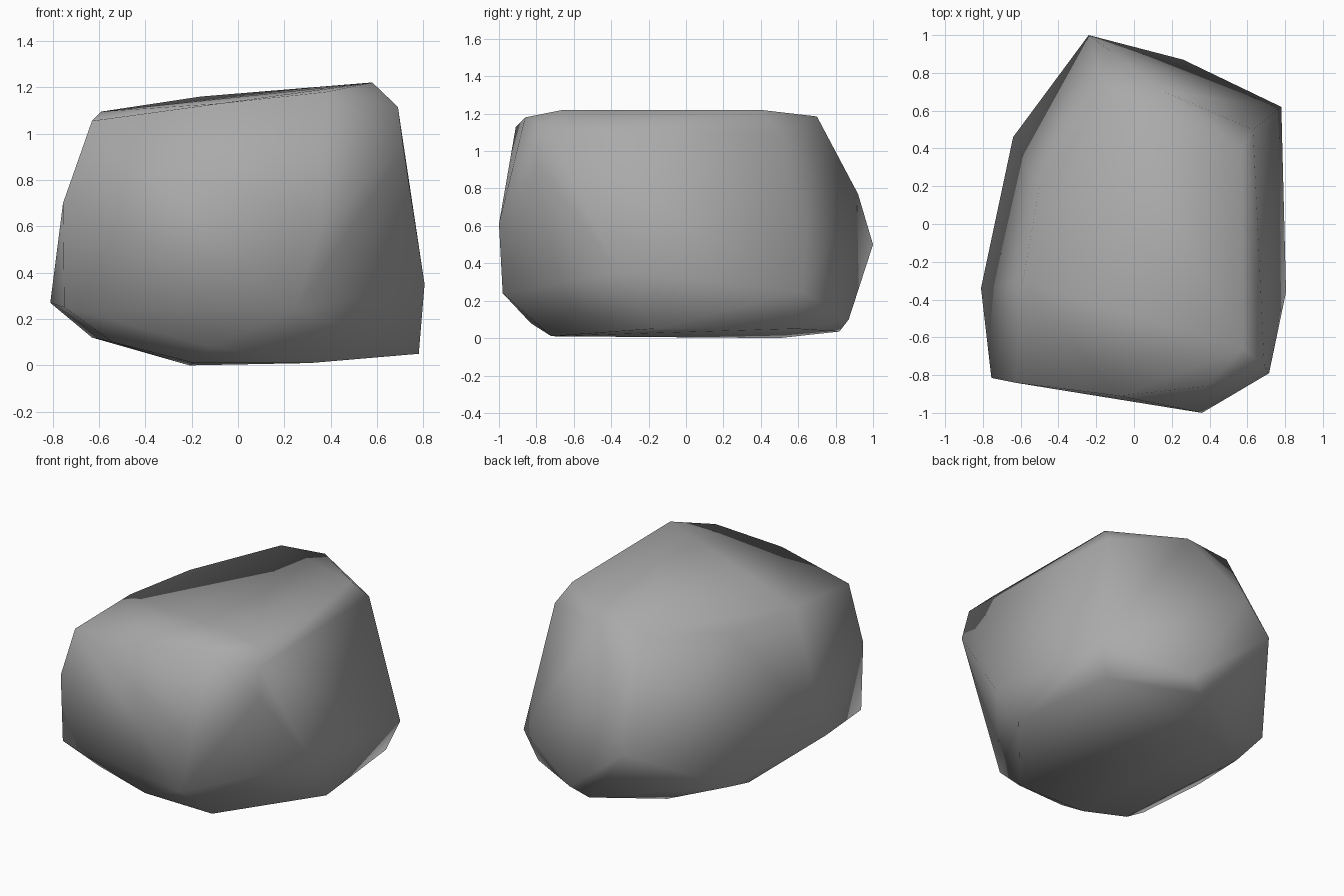
import bpy
import bmesh
from mathutils import Vector

# Remove the default object only
default_cube = bpy.data.objects.get("Cube")
if default_cube:
    bpy.data.objects.remove(default_cube, do_unlink=True)


def make_material(name, colour):
    material = bpy.data.materials.new(name)
    material.use_nodes = True
    material.diffuse_color = colour
    shader = next(node for node in material.node_tree.nodes if node.type == "BSDF_PRINCIPLED")
    shader.inputs["Base Color"].default_value = colour
    shader.inputs["Roughness"].default_value = .9
    return material


def build_boulder(name, corner_groups, material):
    """Wrap one closed, chipped stone skin around all corner groups."""
    bm = bmesh.new()
    for group in corner_groups:
        for corner in group:
            bm.verts.new(Vector(corner))
    hull = bmesh.ops.convex_hull(bm, input=bm.verts[:], use_existing_faces=False)
    # Drop any corner that the skin does not use
    unused = [vert for vert in bm.verts if not vert.link_faces]
    bmesh.ops.delete(bm, geom=unused, context="VERTS")
    bmesh.ops.recalc_face_normals(bm, faces=bm.faces[:])
    for face in bm.faces:
        face.smooth = True
    mesh = bpy.data.meshes.new(name)
    bm.to_mesh(mesh)
    bm.free()
    mesh.materials.append(material)
    boulder = bpy.data.objects.new(name, mesh)
    bpy.context.collection.objects.link(boulder)
    return boulder


# Sloping top plateau
top_corners = [
    (.58, -.66, 1.22), (.57, .4, 1.22), (.16, .7, 1.185), (-.16, .69, 1.16),
    (-.5, .2, 1.09), (-.59, -.31, 1.095), (-.63, -.84, 1.055),
    (-.08, -.91, 1.13), (.38, -.86, 1.18), (.69, -.75, 1.115), (.63, .5, 1.1),
]

# Bulging middle, widest part of the stone
middle_corners = [
    (-.755, -.815, .7), (.36, -1, .61), (.715, -.79, .93), (.805, -.36, .35),
    (-.13, .92, .77), (-.24, 1, .5),
]

# Undercut chips below the bulge
lower_corners = [
    (-.75, -.8, .25), (-.81, -.34, .27), (-.64, .46, .18), (-.63, .23, .12),
    (.26, .87, .1), (.78, .62, .25), (.25, -.98, .24), (-.54, -.71, .1),
    (-.12, -.83, .08), (.78, -.17, .05), (.7, .58, .05),
]

# Flat resting base
base_corners = [(-.19, -.71, .01), (.31, -.72, .01), (-.21, .5, 0), (.15, .82, .035)]

stone_grey = make_material("stone grey", (.4, .4, .4, 1))
build_boulder("boulder", [top_corners, middle_corners, lower_corners, base_corners], stone_grey)
